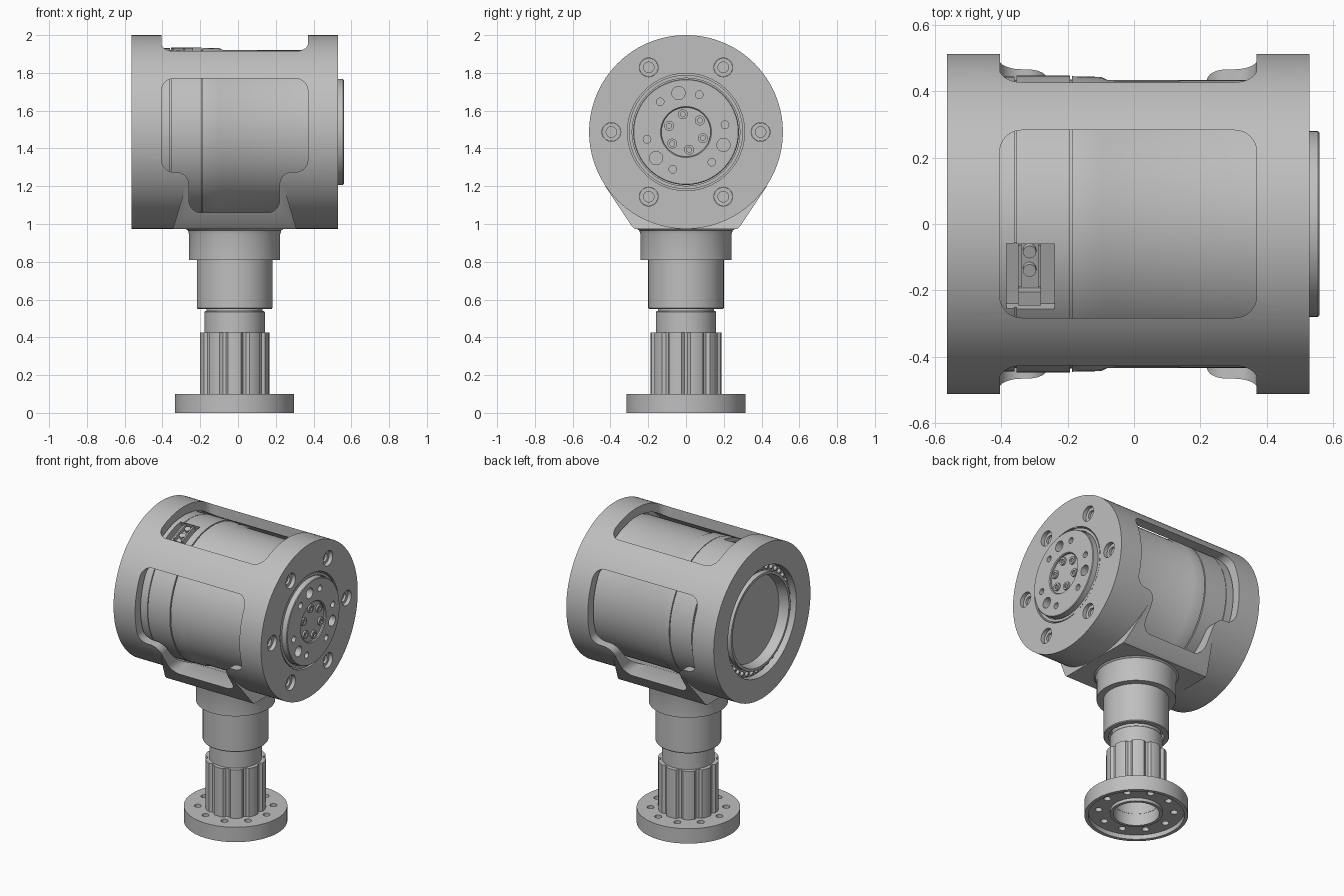
import bpy, bmesh, math
from math import pi, cos, sin, radians
from mathutils import Matrix, Vector

if "Cube" in bpy.data.objects:
    bpy.data.objects.remove(bpy.data.objects["Cube"])

grey = bpy.data.materials.new("machined_grey")
grey.use_nodes = True
COL = (0.52, 0.52, 0.52, 1)
grey.diffuse_color = COL
grey.node_tree.nodes["Principled BSDF"].inputs["Base Color"].default_value = COL

CX, CZ = -0.018, 1.487
UP = Matrix.Translation((CX, 0, 0))                                      # neck axis
SIDE = Matrix.Translation((0, 0, CZ)) @ Matrix.Rotation(pi / 2, 4, 'Y')  # housing axis


def finish(name, bm, matrix):
    bm.normal_update()
    bmesh.ops.recalc_face_normals(bm, faces=bm.faces)
    bm.transform(matrix)
    mesh = bpy.data.meshes.new(name)
    bm.to_mesh(mesh)
    bm.free()
    mesh.materials.append(grey)
    ob = bpy.data.objects.new(name, mesh)
    bpy.context.collection.objects.link(ob)
    return ob


def lathe(name, profile, matrix, steps=96):
    """Revolve (radius, height) points into a closed solid."""
    bm = bmesh.new()
    vs = [bm.verts.new((r, 0, h)) for r, h in profile]
    es = [bm.edges.new((vs[i], vs[(i + 1) % len(vs)])) for i in range(len(vs))
          if profile[i][0] + profile[(i + 1) % len(vs)][0] > 0]
    bmesh.ops.spin(bm, geom=vs + es, axis=(0, 0, 1), cent=(0, 0, 0),
                   angle=2 * pi, steps=steps)
    bmesh.ops.remove_doubles(bm, verts=bm.verts, dist=1e-5)
    return finish(name, bm, matrix)


def prism(name, points, depth, matrix):
    """Solid with an outline in local xy, from depth[0] to depth[1] along z."""
    bm = bmesh.new()
    low, high = [[bm.verts.new((x, y, z)) for x, y in points] for z in depth]
    bm.faces.new(low[::-1])
    bm.faces.new(high)
    for i in range(len(low)):
        bm.faces.new((low[i - 1], low[i], high[i], high[i - 1]))
    return finish(name, bm, matrix)


def box(name, lo, hi, matrix):
    return prism(name, [(lo[0], lo[1]), (hi[0], lo[1]), (hi[0], hi[1]), (lo[0], hi[1])],
                 (lo[2], hi[2]), matrix)


def rounded(points, r, n=8):
    """Round every right-angled corner of an outline."""
    out = []
    pts = [Vector(p) for p in points]
    for i, p in enumerate(pts):
        a = p + (pts[i - 1] - p).normalized() * r
        b = p + (pts[(i + 1) % len(pts)] - p).normalized() * r
        c = a + b - p
        out += [c + (a - c) * cos(t * pi / 2 / n) + (b - c) * sin(t * pi / 2 / n)
                for t in range(n + 1)]
    # On a rounded corner the arc centre lies opposite the corner point
    return out


def combine(ob, other, op='DIFFERENCE'):
    mod = ob.modifiers.new("cut", 'BOOLEAN')
    mod.object, mod.operation, mod.solver = other, op, 'EXACT'
    bpy.context.view_layer.objects.active = ob
    bpy.ops.object.modifier_apply(modifier=mod.name)
    bpy.data.objects.remove(other)


def ring(count, start=0):
    return [radians(start) + 2 * pi * i / count for i in range(count)]


def drill(ob, matrix, place, angles, radius, lo, hi):
    bm = bmesh.new()
    for a in angles:
        at = Matrix.Translation((place * cos(a), place * sin(a), (lo + hi) / 2))
        bmesh.ops.create_cone(bm, cap_ends=True, segments=24, radius1=radius,
                              radius2=radius, depth=hi - lo, matrix=at)
    combine(ob, finish("drill", bm, matrix))


# Housing: drum plus tapered bracket, bored out and windowed
housing = lathe("housing", [(0, -.565), (.513, -.565), (.513, .53), (0, .53)], SIDE, 128)
to_yz = Matrix(((0, 0, 1, 0), (1, 0, 0, 0), (0, 1, 0, 0), (0, 0, 0, 1)))
to_xz = Matrix.Rotation(pi / 2, 4, 'X')
bracket = prism("bracket", [(-.428, 1.2), (-.288, 0.99), (-.27, .973), (.27, .973),
                            (.288, 0.99), (.428, 1.2)], (-.345, .31), to_yz)
for v in bracket.data.vertices:
    v.co.x -= math.copysign((v.co.z - .973) * .3, v.co.x)
combine(housing, bracket, 'UNION')
bore = lathe("bore", [(0, -.7), (.363, -.7), (.363, -.46), (.455, -.46), (.455, .42),
                      (.31, .42), (.31, .7), (0, .7)], SIDE)
combine(housing, bore)
side_window = rounded([(-.405, 1.77), (.37, 1.77), (.37, 1.275), (.22, 1.275),
                       (.22, 1.06), (-.26, 1.06), (-.26, 1.275), (-.405, 1.275)], .065)
combine(housing, prism("side_window", side_window, (-.8, .8), to_xz))
top_window = rounded([(-.405, -.283), (.37, -.283), (.37, .283), (-.405, .283)], .065)
combine(housing, prism("top_window", top_window, (1.8, 2.2), Matrix()))
drill(housing, SIDE, .395, ring(6, 30), .05, .49, .6)

# Washers sunk in the housing bolt holes
for i, a in enumerate(ring(6, 30)):
    at = SIDE @ Matrix.Translation((.395 * cos(a), .395 * sin(a), 0))
    lathe(f"housing_bolt_{i + 1}", [(.028, .48), (.049, .48), (.049, .505), (.028, .505)], at, 24)

# Drive module seen through the windows, with a dished open end
module = lathe("drive_module", [
    (0, -.49), (.285, -.49), (.298, -.555), (.315, -.555), (.315, -.52), (.36, -.52),
    (.36, -.455), (.445, -.455), (.445, -.361), (.435, -.361), (.435, -.355), (.448, -.355),
    (.448, -.193), (.436, -.193), (.436, -.187), (.446, -.187), (.444, -.1), (.435, -.08),
    (.434, .41), (.302, .41), (.302, .525), (.285, .525), (.285, .5), (0, .5)], SIDE)

# Connector pocket near the open end
tilt = Matrix.Translation((0, 0, CZ)) @ Matrix.Rotation(radians(22), 4, 'X')
combine(module, box("pocket", (-.385, -.1, .395), (-.24, .11, .6), tilt))
box("connector_board", (-.35, -.09, .39), (-.28, .105, .405), tilt)
box("connector_plug", (-.35, -.09, .4), (-.28, -.045, .435), tilt)
for x in (-.35, -.29):
    box("connector_rail", (x, -.03, .4), (x + .01, .105, .432), tilt)
for y in (.02, .08):
    lathe("connector_screw", [(0, .4), (.02, .4), (.02, .425), (0, .425)],
          tilt @ Matrix.Translation((-.315, y, 0)), 20)

# Bearing balls in the open end groove
bm = bmesh.new()
for a in ring(40):
    bmesh.ops.create_uvsphere(bm, u_segments=10, v_segments=6, radius=.016, matrix=
                              Matrix.Translation((.338 * cos(a), .338 * sin(a), -.522)))
finish("bearing_balls", bm, SIDE)

# Output flange with dowel holes, tapped holes and recessed centre
flange = lathe("output_flange", [(0, .48), (.28, .48), (.28, .556), (.276, .56), (.135, .56),
                                 (.13, .555), (.13, .545), (0, .545)], SIDE)
drill(flange, SIDE, .21, ring(3, 191), .035, .51, .6)
drill(flange, SIDE, .21, ring(6, 100.5), .02, .52, .6)
for i, a in enumerate(ring(6, 130)):
    at = SIDE @ Matrix.Translation((.095 * cos(a), .095 * sin(a), 0))
    lathe(f"flange_screw_{i + 1}", [(0, .53), (.026, .53), (.026, .557), (.013, .557),
                                    (.013, .548), (0, .548)], at, 24)

# Neck: collar and hollow sleeve
lathe("neck_collar", [(0, 1.03), (.26, 1.03), (.26, .975), (.247, .965), (.241, .945),
                      (.241, .81), (0, .81)], UP)
lathe("neck_sleeve", [(0, .83), (.2, .83), (.2, .555), (.196, .55), (.168, .55),
                      (.168, .6), (0, .6)], UP)

# Shaft with flutes, bored from below
lathe("upper_shaft", [(0, .41), (.16, .41), (.16, .535), (.155, .54), (.148, .54),
                      (.148, .62), (0, .62)], UP)
flutes = []
for a in ring(10, 18):
    for step, r in ((-.3, .185), (-.15, .187), (0, .187), (.15, .187), (.3, .185),
                    (.42, .17), (.58, .17)):
        t = a + step * 2 * pi / 10
        flutes.append((r * cos(t), r * sin(t)))
shaft = prism("fluted_shaft", flutes, (.09, .425), UP)
drill(shaft, UP, 0, [0], .139, 0, .38)

# Base flange with recessed underside and bolt circle
base = lathe("base_flange", [(.14, .1), (.14, .01), (.16, .01), (.16, .03), (.292, .03),
                             (.292, 0), (.315, 0), (.315, .1)], UP)
drill(base, UP, .23, ring(10), .022, -.1, .2)

# Smooth round surfaces, keep machined edges crisp
bpy.ops.object.select_all(action='DESELECT')
for ob in bpy.context.scene.objects:
    if ob.type == 'MESH':
        ob.select_set(True)
        bpy.context.view_layer.objects.active = ob
bpy.ops.object.shade_smooth_by_angle(angle=radians(30))
